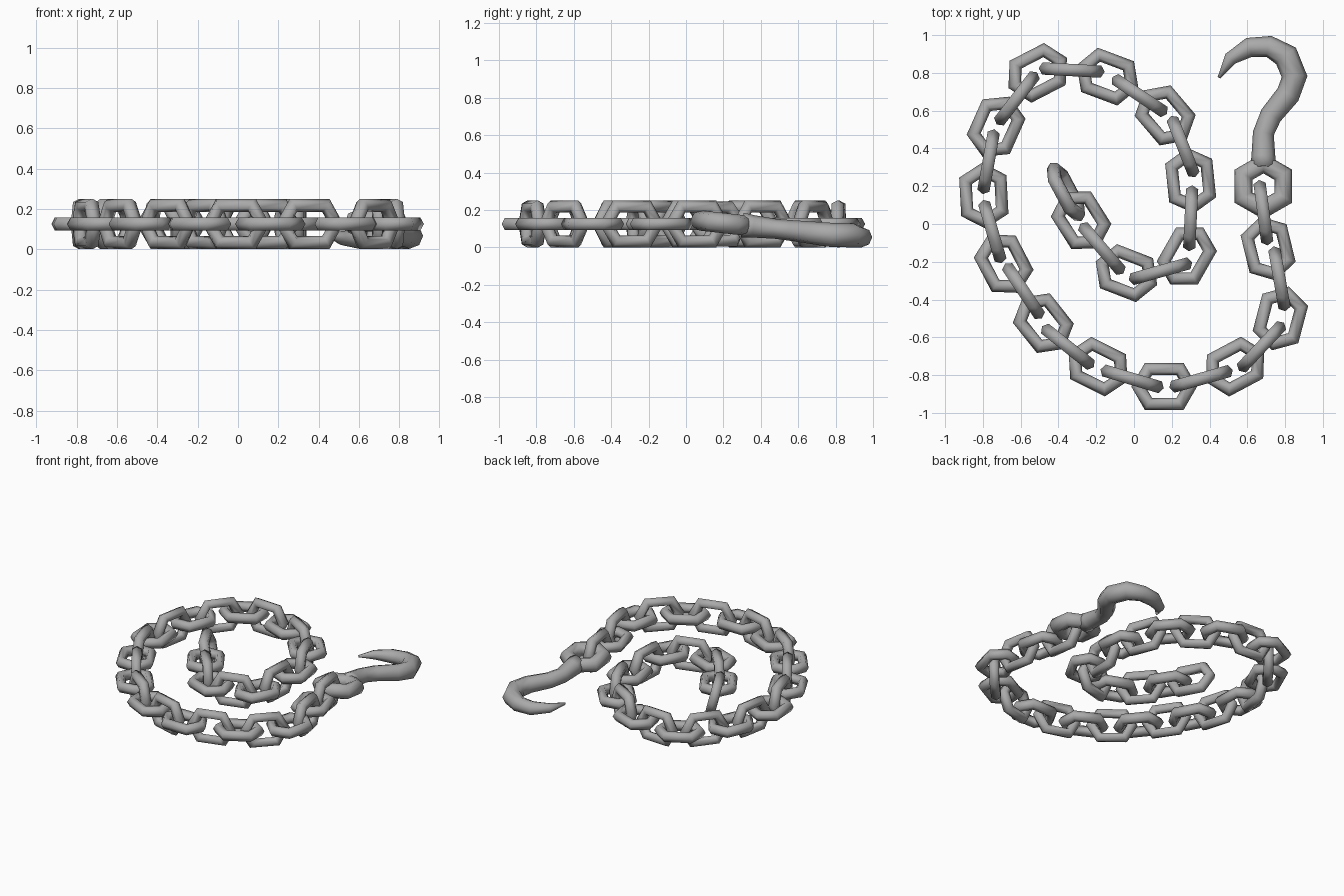
import bpy, bmesh, math
from mathutils import Vector, Matrix

cube = bpy.data.objects.get("Cube")
if cube:
    bpy.data.objects.remove(cube, do_unlink=True)

steel = bpy.data.materials.new("steel_grey")
steel.use_nodes = True
GREY = (0.4, 0.4, 0.4, 1)
steel.diffuse_color = GREY
steel.node_tree.nodes["Principled BSDF"].inputs["Base Color"].default_value = GREY


def loft(bm, rings, closed):
    """Bridge a list of equally sized vertex rings."""
    n = len(rings[0])
    for i in range(len(rings) - (0 if closed else 1)):
        a, b = rings[i], rings[(i + 1) % len(rings)]
        for j in range(n):
            k = (j + 1) % n
            bm.faces.new((a[j], a[k], b[k], b[j]))
    if not closed:
        bm.faces.new(rings[0])
        bm.faces.new(rings[-1])


def hex_ring(bm, major, minor, sides, stretch=0.0, matrix=Matrix()):
    """Six-cornered ring with a corner on the x axis, stretched along x."""
    rings = []
    for i in range(6):
        a = i * math.tau / 6
        ring = []
        for j in range(sides):
            b = j * math.tau / sides
            d = major + minor * math.cos(b)
            x = d * math.cos(a) + math.copysign(stretch, math.cos(a))
            co = Vector((x, d * math.sin(a), minor * math.sin(b)))
            ring.append(bm.verts.new(matrix @ co))
        rings.append(ring)
    loft(bm, rings, True)


def finish(bm, name):
    bmesh.ops.recalc_face_normals(bm, faces=bm.faces)
    for f in bm.faces:
        f.smooth = True
    mesh = bpy.data.meshes.new(name)
    bm.to_mesh(mesh)
    bm.free()
    mesh.materials.append(steel)
    return mesh


def place(mesh, name):
    obj = bpy.data.objects.new(name, mesh)
    bpy.context.collection.objects.link(obj)
    return obj


# Chain: link centres from the inner free end out to the hook
CENTRES = [
    (-.36, .17), (-.28, .02), (-.17, -.13), (-.04, -.26), (.14, -.25),
    (.28, -.17), (.30, .03), (.30, .23), (.26, .41), (.165, .575),
    (.03, .68), (-.14, .78), (-.33, .815), (-.51, .80), (-.62, .665),
    (-.73, .515), (-.77, .33), (-.795, .15), (-.75, -.04), (-.69, -.21),
    (-.585, -.355), (-.48, -.525), (-.35, -.65), (-.19, -.755), (-.01, -.82),
    (.16, -.86), (.355, -.82), (.535, -.755), (.675, -.65), (.775, -.50),
    (.77, -.29), (.71, -.13), (.685, .06)]

bm = bmesh.new()
hex_ring(bm, 0.107, 0.0375, 6, 0.03)
link_mesh = finish(bm, "chain_link")
last = len(CENTRES) - 1
for i, (x, y) in enumerate(CENTRES):
    x0, y0 = CENTRES[max(i - 1, 0)]
    x1, y1 = CENTRES[min(i + 1, last)]
    heading = math.atan2(y1 - y0, x1 - x0)
    upright = i % 2 == 0
    link = place(link_mesh, f"{'upright' if upright else 'flat'}_link_{i + 1}")
    link.location = (x, y, 0.125)
    roll = math.radians(14) if i == 0 else 0   # the free end leans a little
    link.rotation_euler = (math.pi / 2 + roll if upright else 0, 0, heading)


# Hook: eye ring and tapering bent shank, sloping down to the ground
def slope(y):
    return 0.13 - 0.11 * (y - 0.2)


bm = bmesh.new()
tilt = (Matrix.Translation((.685, .2, .13)) @ Matrix.Rotation(math.atan(-.11), 4, 'X')
        @ Matrix.Rotation(math.pi / 2, 4, 'Z'))
hex_ring(bm, 0.122, 0.054, 8, 0, tilt)

SHANK = [(.685, .30, .07), (.685, .36, .063), (.685, .48, .056),
         (.725, .575, .059), (.815, .685, .064), (.85, .78, .068),
         (.805, .89, .068), (.715, .94, .057), (.61, .935, .052),
         (.51, .875, .036), (.45, .775, .008)]
points = [Vector((x, y, slope(y))) for x, y, r in SHANK]
rings = []
for i, p in enumerate(points):
    t = (points[min(i + 1, len(points) - 1)] - points[max(i - 1, 0)]).normalized()
    side = t.cross(Vector((0, 0, 1))).normalized()
    up = side.cross(t)
    r = SHANK[i][2]
    # Keep the underside above the ground
    p.z = max(p.z, r * 0.95)
    rings.append([bm.verts.new(p + side * r * math.cos(a) + up * r * 0.95 * math.sin(a))
                  for a in (k * math.tau / 8 for k in range(8))])
loft(bm, rings, False)
place(finish(bm, "hook"), "hook")
